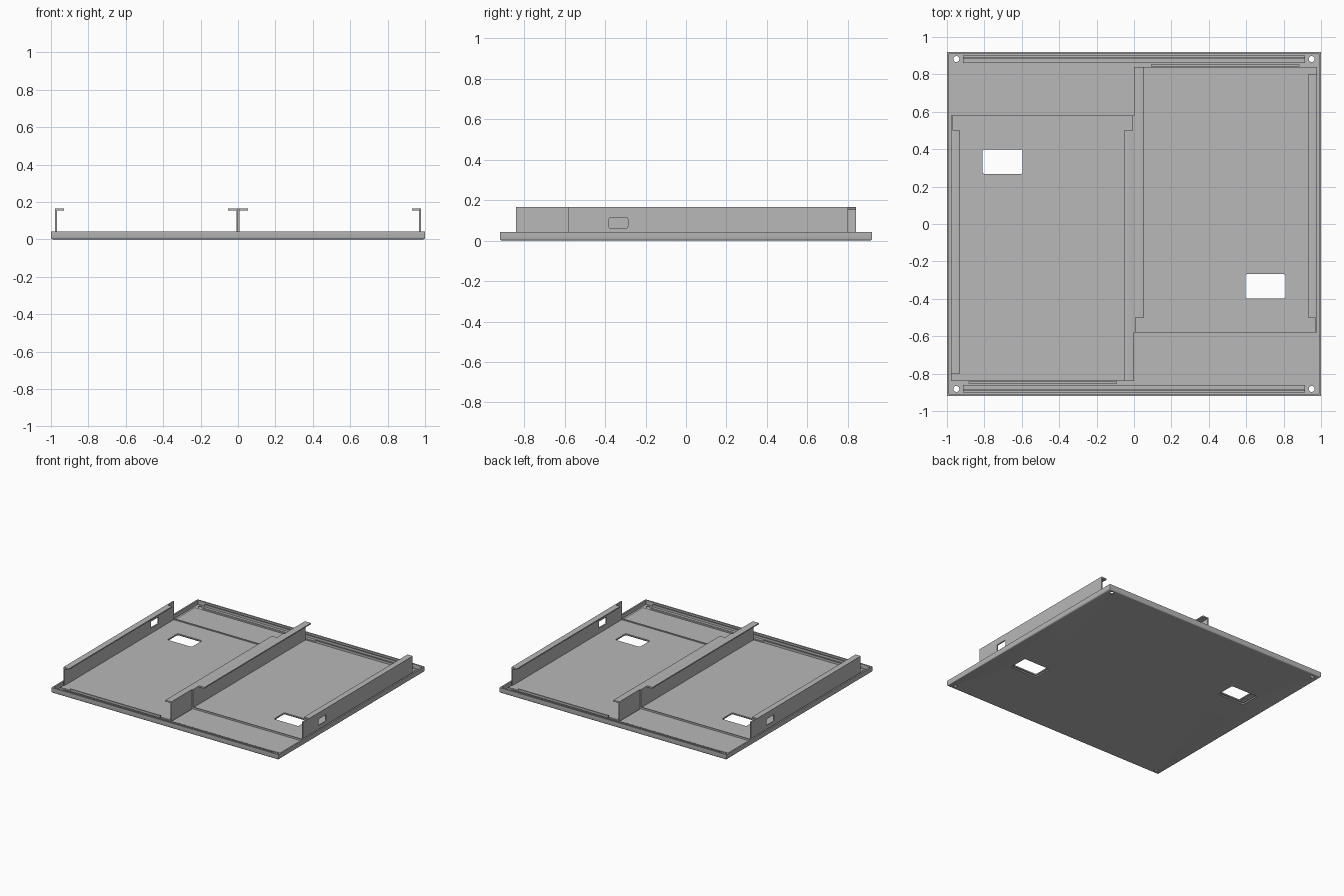
import bpy, bmesh, math
from mathutils import Matrix, Vector

if "Cube" in bpy.data.objects:
    bpy.data.objects.remove(bpy.data.objects["Cube"])

steel = bpy.data.materials.new("grey steel")
steel.diffuse_color = (0.48, 0.48, 0.48, 1)
steel.use_nodes = True
steel.node_tree.nodes["Principled BSDF"].inputs["Base Color"].default_value = steel.diffuse_color


def add_box(bm, x0, x1, y0, y1, z0, z1):
    m = Matrix.Translation(((x0 + x1) / 2, (y0 + y1) / 2, (z0 + z1) / 2))
    m = m @ Matrix.Diagonal((x1 - x0, y1 - y0, z1 - z0, 1))
    return bmesh.ops.create_cube(bm, size=1, matrix=m)["verts"]


def finish(name, bm, turn=False):
    if turn:
        bmesh.ops.transform(bm, matrix=Matrix.Rotation(math.pi, 4, 'Z'), verts=bm.verts)
    me = bpy.data.meshes.new(name)
    bm.to_mesh(me)
    bm.free()
    me.materials.append(steel)
    ob = bpy.data.objects.new(name, me)
    bpy.context.collection.objects.link(ob)
    return ob


def box(name, dims, turn=False, bevel=0, axis=None):
    """Box, with the edges along one axis (or all edges) rounded."""
    bm = bmesh.new()
    add_box(bm, *dims)
    if bevel:
        edges = [e for e in bm.edges if axis is None or
                 abs((e.verts[0].co - e.verts[1].co).normalized()[axis]) > 0.9]
        bmesh.ops.bevel(bm, geom=edges, offset=bevel, segments=3, profile=0.5, affect='EDGES')
    return finish(name, bm, turn)


def cut(ob, cutter):
    mod = ob.modifiers.new("cut", 'BOOLEAN')
    mod.operation = 'DIFFERENCE'
    mod.solver = 'EXACT'
    mod.object = cutter
    bpy.context.view_layer.update()
    dg = bpy.context.evaluated_depsgraph_get()
    me = bpy.data.meshes.new_from_object(ob.evaluated_get(dg))
    ob.modifiers.clear()
    ob.data = me
    bpy.data.objects.remove(cutter)


# Base pan: shallow open tray with a rounded lower edge
bm = bmesh.new()
add_box(bm, -1, 1, -0.92, 0.92, 0, 0.042)
low = [e for e in bm.edges if all(v.co.z < 0.01 for v in e.verts)]
bmesh.ops.bevel(bm, geom=low, offset=0.011, segments=3, profile=0.5, affect='EDGES')
pan = finish("base_pan", bm)
cut(pan, box("cavity", (-0.988, 0.988, -0.908, 0.908, 0.01, 0.1)))

# Pan openings: two windows and four round corner holes
for turn in (False, True):
    cut(pan, box("pan_window", (-0.82, -0.585, 0.255, 0.41, -0.1, 0.1), turn, 0.01, 2))
for sx in (-1, 1):
    for sy in (-1, 1):
        bm = bmesh.new()
        bmesh.ops.create_cone(bm, cap_ends=True, segments=20, radius1=0.016, radius2=0.016,
                              depth=0.2, matrix=Matrix.Translation((sx * 0.95, sy * 0.882, 0)))
        cut(pan, finish("corner_hole", bm))

# Half tray, repeated by a half turn about z
for side, turn in (("left", False), ("right", True)):
    floor = box(side + "_tray_floor", (-0.978, 0, -0.84, 0.58, 0.01, 0.02), turn)
    cut(floor, box("floor_window", (-0.81, -0.595, 0.268, 0.398, -0.1, 0.1), turn, 0.01, 2))

    wall = box(side + "_outer_wall", (-0.978, -0.968, -0.80, 0.58, 0.02, 0.165), turn)
    cut(wall, box("wall_slot", (-1.1, -0.9, 0.287, 0.382, 0.062, 0.114), turn, 0.01, 0))
    box(side + "_centre_wall", (-0.008, 0, -0.84, 0.58, 0.02, 0.165), turn)

    # Folded top flanges
    box(side + "_outer_flange", (-0.978, -0.93, -0.80, 0.50, 0.154, 0.1655), turn, 0.004, 1)
    box(side + "_centre_flange", (-0.054, -0.001, -0.84, 0.50, 0.154, 0.1655), turn, 0.004, 1)

    # End lips and the filler panel beyond the tray
    box(side + "_end_lip", (-0.885, -0.09, -0.852, -0.842, 0.01, 0.036), turn)
    box(side + "_tray_edge", (-0.968, -0.008, 0.574, 0.583, 0.01, 0.028), turn)
    box(side + "_filler_panel", (-0.97, -0.008, 0.583, 0.842, 0.01, 0.015), turn)

    # Stiffening angle along the pan edge
    box(side + "_angle_base", (-0.913, 0.913, -0.902, -0.86, 0.01, 0.02), turn)
    box(side + "_angle_upright", (-0.913, 0.913, -0.891, -0.883, 0.02, 0.038), turn)

# Smooth the small bends, keep the folds sharp
for ob in bpy.data.objects:
    if ob.type == 'MESH':
        ob.select_set(True)
        bpy.context.view_layer.objects.active = ob
bpy.ops.object.shade_smooth_by_angle(angle=math.radians(35))
